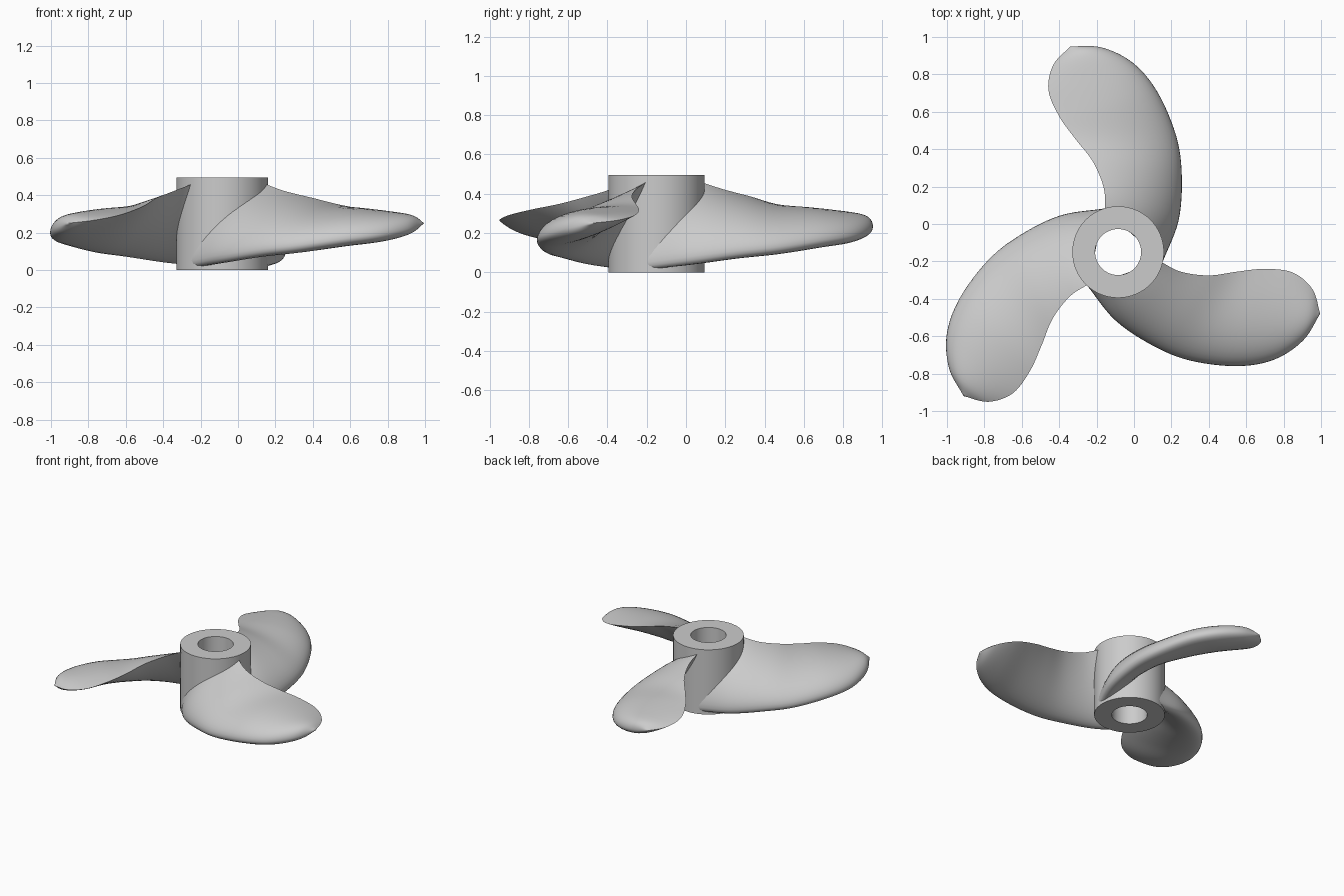
import bpy, bmesh, math
from mathutils import Vector

cube = bpy.data.objects.get("Cube")
if cube:
    bpy.data.objects.remove(cube)

HUB = Vector((-0.085, -0.15, 0))
OUTER, BORE, HEIGHT = 0.245, 0.123, 0.495

metal = bpy.data.materials.new("grey_metal")
metal.use_nodes = True
GREY = (0.6, 0.6, 0.6, 1)
metal.diffuse_color = GREY
metal.node_tree.nodes["Principled BSDF"].inputs["Base Color"].default_value = GREY


def finish(bm, name):
    bmesh.ops.remove_doubles(bm, verts=bm.verts, dist=0.0002)
    bmesh.ops.recalc_face_normals(bm, faces=bm.faces)
    mesh = bpy.data.meshes.new(name)
    bm.to_mesh(mesh)
    bm.free()
    mesh.materials.append(metal)
    obj = bpy.data.objects.new(name, mesh)
    bpy.context.collection.objects.link(obj)
    obj.location = HUB
    bpy.ops.object.select_all(action='DESELECT')
    obj.select_set(True)
    bpy.context.view_layer.objects.active = obj
    bpy.ops.object.shade_smooth_by_angle(angle=math.radians(40))
    return obj


def spline(points, u):
    """Catmull-Rom through points, u counted in stations."""
    last = len(points) - 1
    i = min(int(u), last - 1)
    f = u - i
    b, c = points[i], points[i + 1]
    a = points[i - 1] if i > 0 else b * 2 - c
    d = points[i + 2] if i + 2 <= last else c * 2 - b
    return (b * 2 + (c - a) * f + (a * 2 - b * 5 + c * 4 - d) * f**2
            + (b * 3 - a - c * 3 + d) * f**3) * 0.5


# Hub: a ring profile swept round the shaft axis
bm = bmesh.new()
SIDES = 64
profile = [(BORE, 0), (OUTER, 0), (OUTER, HEIGHT), (BORE, HEIGHT)]
rings = []
for k in range(SIDES):
    a = math.tau * k / SIDES
    rings.append([bm.verts.new((r * math.cos(a), r * math.sin(a), z)) for r, z in profile])
for k in range(SIDES):
    p, q = rings[k], rings[(k + 1) % SIDES]
    for j in range(4):
        bm.faces.new((p[j], q[j], q[(j + 1) % 4], p[(j + 1) % 4]))
finish(bm, "hub")

# Blade edges from root to tip
leading = [(-0.25, -0.33, 0.05), (-0.1, -0.515, 0.08), (0.1, -0.65, 0.11), (0.3, -0.73, 0.13),
           (0.55, -0.76, 0.165), (0.75, -0.725, 0.19), (0.905, -0.622, 0.22), (0.995, -0.48, 0.25)]
trailing = [(0.14, -0.2, 0.462), (0.25, -0.255, 0.422), (0.4, -0.275, 0.385), (0.55, -0.255, 0.348),
            (0.7, -0.24, 0.32), (0.85, -0.26, 0.29), (0.955, -0.35, 0.265), (0.995, -0.48, 0.25)]
leading = [Vector(p) - HUB for p in leading]
trailing = [Vector(p) - HUB for p in trailing]
# Bulge of the upper and lower faces at each station
upper = [0.13, 0.115, 0.1, 0.092, 0.09, 0.08, 0.055, 0]
lower = [-0.1, -0.1, -0.09, -0.08, -0.072, -0.062, -0.04, 0]

CHORD, STEPS = 20, 6


def section(u):
    """Closed airfoil loop with a round nose: up the upper face, back down the lower."""
    lead, trail = spline(leading, u), spline(trailing, u)
    up, low = spline(upper, u), spline(lower, u)
    loop = []
    for k in range(2 * CHORD):
        t = (1 - math.cos(math.pi * k / CHORD)) / 2
        p = lead.lerp(trail, t)
        r = p.xy.length
        if r < 0.2:                      # keep the root clear of the bore
            p.x, p.y = p.x * 0.2 / r, p.y * 0.2 / r
        p.z += (up if k <= CHORD else low) * 2.6 * math.sqrt(t) * (1 - t)
        loop.append(p)
    return loop


for n, name in enumerate(("right_blade", "back_blade", "left_blade")):
    bm = bmesh.new()
    count = (len(leading) - 1) * STEPS
    loops = [[bm.verts.new(p) for p in section(i / STEPS)] for i in range(count + 1)]
    for p, q in zip(loops, loops[1:]):
        for j in range(2 * CHORD):
            m = (j + 1) % (2 * CHORD)
            bm.faces.new((p[j], p[m], q[m], q[j]))
    bm.faces.new(loops[0])
    blade = finish(bm, name)
    blade.rotation_euler.z = n * math.tau / 3
